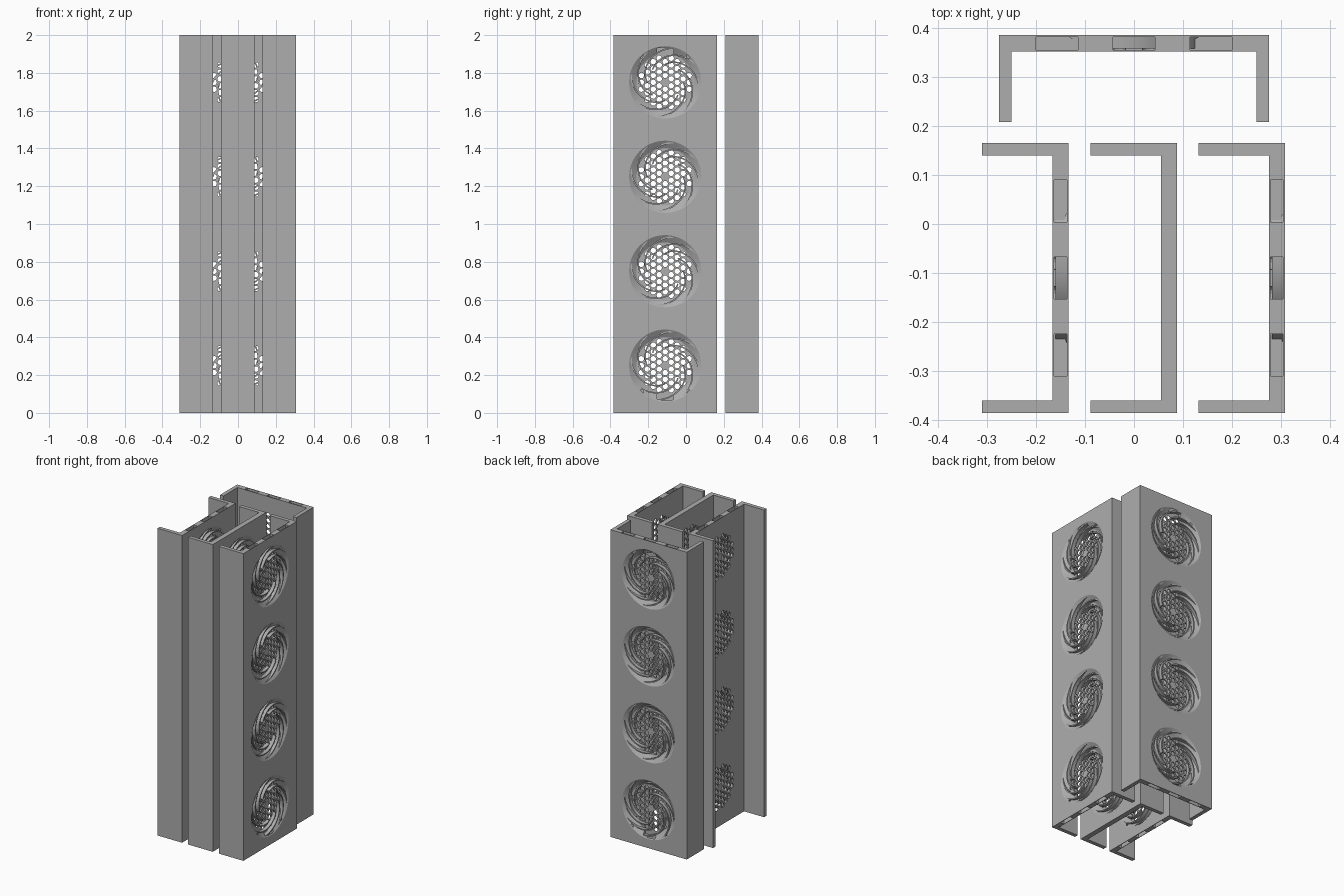
import bpy, bmesh, math
from mathutils import Matrix, Vector

cube = bpy.data.objects.get("Cube")
if cube:
    bpy.data.objects.remove(cube, do_unlink=True)

HEIGHT, WIDTH, DEPTH = 2.0, 0.55, 0.177
WEB, FLANGE, BOWL = 0.033, 0.025, 0.025
FANS = [0.25, 0.75, 1.25, 1.75]
PITCH, HOLE_R = 0.0365, 0.0145

grey = bpy.data.materials.new("plain grey")
grey.use_nodes = True
grey.diffuse_color = (0.42, 0.42, 0.42, 1)
grey.node_tree.nodes["Principled BSDF"].inputs["Base Color"].default_value = (0.42, 0.42, 0.42, 1)


def add(name, mesh, place=None):
    ob = bpy.data.objects.new(name, mesh)
    bpy.context.scene.collection.objects.link(ob)
    if place is not None:
        ob.matrix_world = place
    return ob


def finish(name, bm):
    bmesh.ops.recalc_face_normals(bm, faces=bm.faces)
    mesh = bpy.data.meshes.new(name)
    bm.to_mesh(mesh)
    bm.free()
    mesh.materials.append(grey)
    return mesh


def box(bm, x0, x1, y0, y1, z0, z1):
    size = Matrix.Diagonal((x1 - x0, y1 - y0, z1 - z0, 1))
    mid = Matrix.Translation(((x0 + x1) / 2, (y0 + y1) / 2, (z0 + z1) / 2))
    bmesh.ops.create_cube(bm, size=1, matrix=mid @ size)


def drum(bm, x, z, y0, y1, r0, r1, sides):
    # round cutter lying along y
    place = Matrix.Translation((x, (y0 + y1) / 2, z)) @ Matrix.Rotation(-math.pi / 2, 4, 'X')
    bmesh.ops.create_cone(bm, cap_ends=True, segments=sides, radius1=r0, radius2=r1,
                          depth=y1 - y0, matrix=place)


# U-shaped channel, outer face on y = 0 and opening toward +y
def channel_blank():
    bm = bmesh.new()
    w, i = WIDTH / 2, WIDTH / 2 - FLANGE
    outline = [(-w, 0), (w, 0), (w, DEPTH), (i, DEPTH), (i, WEB), (-i, WEB), (-i, DEPTH), (-w, DEPTH)]
    face = bm.faces.new([bm.verts.new((x, y, 0)) for x, y in outline])
    up = bmesh.ops.extrude_face_region(bm, geom=[face])["geom"]
    bmesh.ops.translate(bm, vec=(0, 0, HEIGHT), verts=[v for v in up if isinstance(v, bmesh.types.BMVert)])
    return finish("channel", bm)


# conical recess for each fan
def bowl_cutter():
    bm = bmesh.new()
    for z in FANS:
        drum(bm, 0, z, -0.005, BOWL, 0.199, 0.152, 64)
    return finish("bowls", bm)


# hexagonal grid of round holes, solid in the middle
def hole_cutter():
    bm = bmesh.new()
    for z in FANS:
        for col in range(-4, 5):
            for row in range(-4, 5):
                x = col * PITCH * math.sqrt(3) / 2
                dz = (row + (col % 2) / 2) * PITCH
                if 0.02 < math.hypot(x, dz) < 0.137:
                    drum(bm, x, z + dz, 0.01, 0.05, HOLE_R, HOLE_R, 12)
    return finish("holes", bm)


# connector sockets in both ends of the web
def socket_cutter():
    bm = bmesh.new()
    for x in (-0.157, 0, 0.157):
        for z0, z1 in ((-0.05, 0.12), (HEIGHT - 0.12, HEIGHT + 0.05)):
            box(bm, x - 0.043, x + 0.043, 0.004, 0.03, z0, z1)
    return finish("sockets", bm)


def carve(cutters):
    ob = add("blank", channel_blank())
    tools = [add("cutter", m) for m in cutters]
    for t in tools:
        t.hide_render = True
        mod = ob.modifiers.new("cut", 'BOOLEAN')
        mod.operation, mod.solver, mod.object = 'DIFFERENCE', 'MANIFOLD', t
    bpy.context.view_layer.update()
    deps = bpy.context.evaluated_depsgraph_get()
    mesh = bpy.data.meshes.new_from_object(ob.evaluated_get(deps))
    for o in tools + [ob]:
        bpy.data.objects.remove(o, do_unlink=True)
    return mesh


# thin spiral fins standing in each recess
def fin_mesh(count=8, steps=14, thick=0.008):
    bm = bmesh.new()
    for z in FANS:
        for k in range(count):
            rings = []
            for s in range(steps + 1):
                t = s / steps
                r = 0.095 + 0.093 * t
                a = 2 * math.pi * k / count - math.radians(105) * t
                rings.append([bm.verts.new(((r + d) * math.cos(a), y, z + (r + d) * math.sin(a)))
                              for d, y in ((-thick / 2, 0.004), (thick / 2, 0.004),
                                           (thick / 2, BOWL + 0.002), (-thick / 2, BOWL + 0.002))])
            for a, b in zip(rings, rings[1:]):
                for i in range(4):
                    j = (i + 1) % 4
                    bm.faces.new((a[i], a[j], b[j], b[i]))
            bm.faces.new(rings[0])
            bm.faces.new(rings[-1])
    return finish("fins", bm)


plain = carve([bowl_cutter(), hole_cutter()])
socketed = carve([bowl_cutter(), hole_cutter(), socket_cutter()])
fins = fin_mesh()

# three channels facing +x and one facing the back
layout = [("right", 0.308, -0.11, 90, socketed), ("middle", 0.088, -0.11, 90, plain),
          ("left", -0.133, -0.11, 90, socketed), ("back", 0, 0.385, 180, socketed)]
parts = []
for name, x, y, turn, mesh in layout:
    place = Matrix.Translation((x, y, 0)) @ Matrix.Rotation(math.radians(turn), 4, 'Z')
    parts.append(add(name + "_channel", mesh, place))
    parts.append(add(name + "_fan_fins", fins, place))

for ob in bpy.context.selected_objects:
    ob.select_set(False)
for ob in parts:
    ob.select_set(True)
bpy.context.view_layer.objects.active = parts[0]
bpy.ops.object.shade_smooth_by_angle(angle=math.radians(25))
